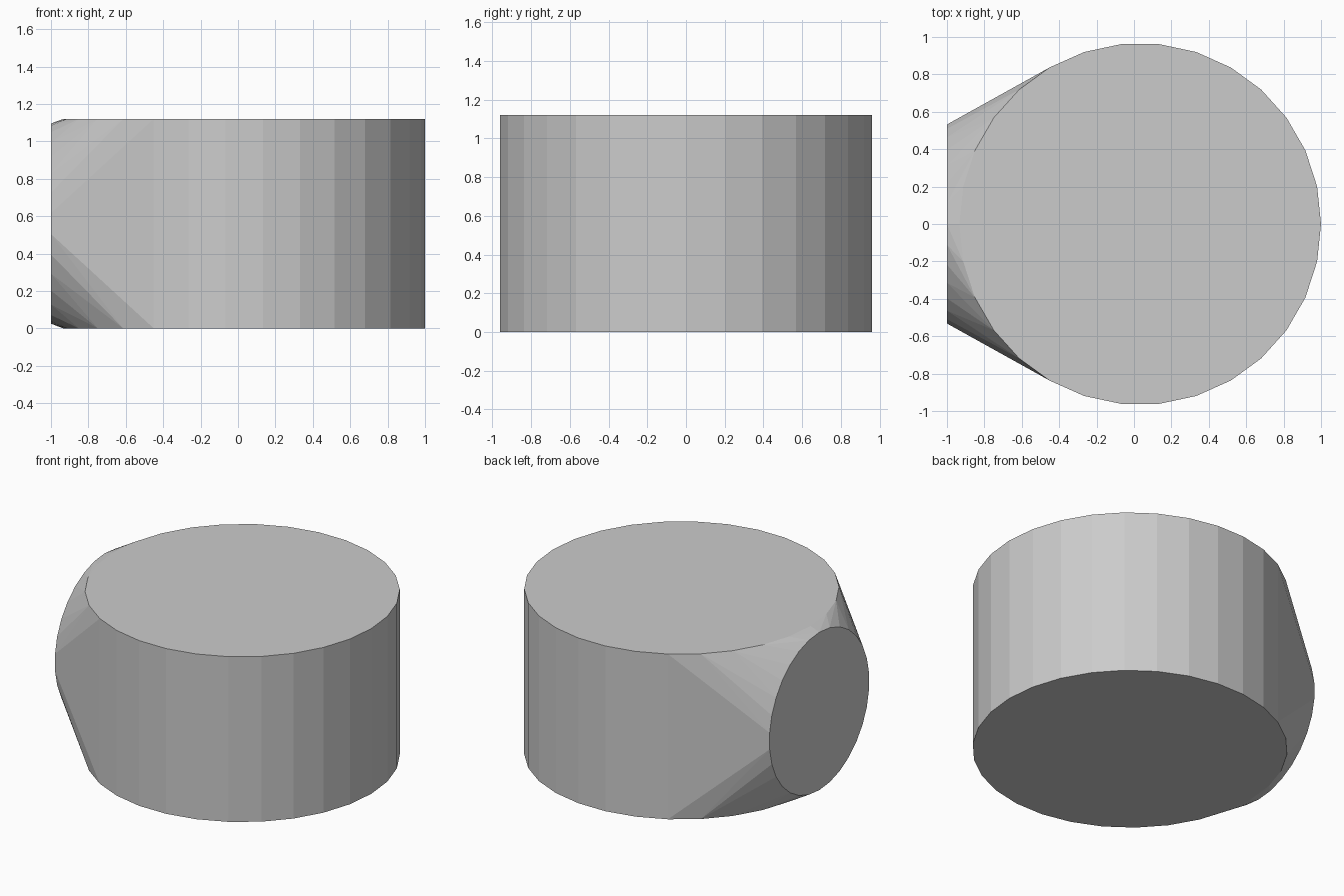
import bpy, bmesh
from math import sin, cos, tau

if "Cube" in bpy.data.objects:
    bpy.data.objects.remove(bpy.data.objects["Cube"])

SIDES = 30
R, CX, H = 0.967, 0.033, 1.12      # upright drum
PORT_R, PORT_X = 0.535, -1.0       # round flat face on the left

bm = bmesh.new()
for i in range(SIDES):
    a = tau * i / SIDES
    # drum rims
    for z in (0, H):
        bm.verts.new((CX + R * cos(a), R * sin(a), z))
    # side port rim
    bm.verts.new((PORT_X, PORT_R * sin(a), H / 2 + PORT_R * cos(a)))

# skin stretched between drum and port
res = bmesh.ops.convex_hull(bm, input=bm.verts[:])
junk = {e for k in ("geom_interior", "geom_unused") for e in res[k]
        if isinstance(e, bmesh.types.BMVert)}
bmesh.ops.delete(bm, geom=list(junk), context='VERTS')
bmesh.ops.dissolve_limit(bm, angle_limit=0.002, verts=bm.verts[:], edges=bm.edges[:])
bmesh.ops.recalc_face_normals(bm, faces=bm.faces[:])

mesh = bpy.data.meshes.new("drum_with_side_port")
bm.to_mesh(mesh)
bm.free()
obj = bpy.data.objects.new("drum_with_side_port", mesh)
bpy.context.collection.objects.link(obj)
